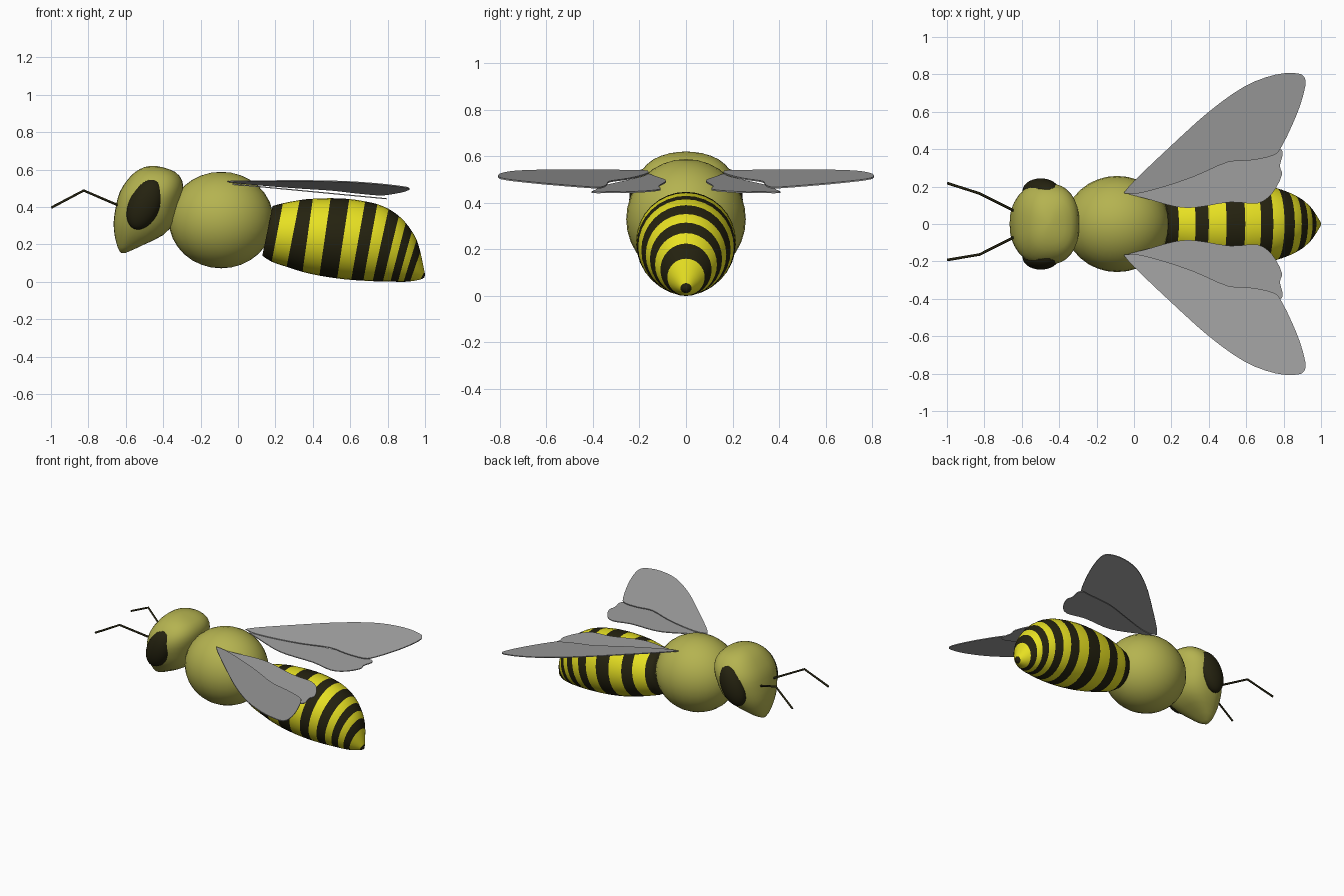
import bpy, bmesh, math
from mathutils import Vector

if "Cube" in bpy.data.objects:
    bpy.data.objects.remove(bpy.data.objects["Cube"])

def mat(name, rgb):
    m = bpy.data.materials.new(name)
    m.diffuse_color = (*rgb, 1)
    m.use_nodes = True
    m.node_tree.nodes["Principled BSDF"].inputs["Base Color"].default_value = m.diffuse_color
    return m

OLIVE = mat("olive", (0.46, 0.45, 0.08))
YELLOW = mat("yellow", (0.80, 0.75, 0.016))
BLACK = mat("near_black", (0.018, 0.016, 0.005))
GREY = mat("wing_grey", (0.36, 0.36, 0.36))

def finish(name, bm, mats, smooth=True):
    bmesh.ops.recalc_face_normals(bm, faces=bm.faces)
    me = bpy.data.meshes.new(name)
    bm.to_mesh(me)
    bm.free()
    for m in mats:
        me.materials.append(m)
    for p in me.polygons:
        p.use_smooth = smooth
    ob = bpy.data.objects.new(name, me)
    bpy.context.collection.objects.link(ob)
    return ob

def spline(pts, steps):
    """Catmull-Rom resampling of tuples of any size."""
    out = []
    for i in range(len(pts) - 1):
        a, b, c, d = (Vector(pts[max(0, min(len(pts) - 1, i + k))]) for k in (-1, 0, 1, 2))
        for s in range(steps):
            t = s / steps
            out.append(0.5 * (2 * b + (c - a) * t + (2 * a - 5 * b + 4 * c - d) * t * t
                              + (3 * b - a - 3 * c + d) * t ** 3))
    return out + [Vector(pts[-1])]

def loft(name, stations, mats, steps=2, n=2.0, seg=32, rule=lambda i: 0):
    """Skin rings; each station is (x1, z1, x2, z2, half width)."""
    bm = bmesh.new()
    rings = []
    for x1, z1, x2, z2, w in spline(stations, steps):
        ring = []
        for k in range(seg):
            a = 2 * math.pi * k / seg
            c, s = (math.copysign(abs(f(a)) ** (2 / n), f(a)) for f in (math.cos, math.sin))
            ring.append(bm.verts.new(((x1 + x2) / 2 + (x1 - x2) / 2 * c, w * s,
                                      (z1 + z2) / 2 + (z1 - z2) / 2 * c)))
        rings.append(ring)
    for i in range(len(rings) - 1):
        for k in range(seg):
            j = (k + 1) % seg
            f = bm.faces.new((rings[i][k], rings[i][j], rings[i + 1][j], rings[i + 1][k]))
            f.material_index = rule(i // steps)
    bm.faces.new(rings[0]).material_index = rule(0)
    bm.faces.new(rings[-1]).material_index = rule(len(stations) - 2)
    return finish(name, bm, mats)

def ellipsoid(name, loc, radii, m, tilt=0):
    bm = bmesh.new()
    bmesh.ops.create_uvsphere(bm, u_segments=32, v_segments=16, radius=1)
    ob = finish(name, bm, [m])
    ob.location, ob.scale, ob.rotation_euler = loc, radii, (0, tilt, 0)

# thorax
ellipsoid("thorax", (-0.09, 0, 0.33), (0.28, 0.257, 0.258), OLIVE)

# head: level slices from chin to crown (front point, back point, half width)
head = [(-.625, .153, -.605, .153, .015), (-.638, .172, -.56, .172, .055),
        (-.648, .20, -.50, .20, .09), (-.66, .25, -.40, .25, .14),
        (-.665, .32, -.34, .32, .185), (-.652, .41, -.313, .41, .215),
        (-.632, .48, -.295, .48, .217), (-.595, .54, -.298, .54, .19),
        (-.55, .587, -.335, .587, .14), (-.50, .613, -.405, .613, .07),
        (-.46, .62, -.45, .62, .008)]
loft("head", head, [OLIVE], steps=2, n=2.4)

# abdomen: tilted rings (top point, bottom point, half width) at each stripe edge
abdomen = [(.185, .405, .13, .14, .14), (.24, .42, .18, .107, .16),
           (.33, .437, .26, .08, .183), (.40, .444, .345, .053, .199),
           (.495, .447, .435, .033, .211), (.595, .443, .53, .018, .215),
           (.68, .430, .605, .010, .212), (.745, .415, .67, .006, .205),
           (.805, .390, .72, .003, .192), (.86, .352, .775, .002, .173),
           (.897, .315, .815, .001, .155), (.93, .27, .855, 0, .133),
           (.955, .225, .885, 0, .11), (.975, .16, .92, .002, .08),
           (.997, .055, .975, .012, .024), (1.0, .036, .995, .022, .007)]
loft("abdomen", abdomen, [BLACK, YELLOW], rule=lambda i: i % 2)

# wing outlines seen from above
fore = [(-.055, .165), (0, .23), (.2, .42), (.40, .60), (.59, .735), (.755, .798),
        (.877, .805), (.915, .775), (.91, .71), (.87, .585), (.79, .415), (.74, .365),
        (.62, .34), (.50, .33), (.325, .255), (.165, .20), (.02, .163), (-.055, .165)]
hind = [(-.03, .16), (.085, .13), (.22, .093), (.33, .088), (.515, .117), (.66, .11),
        (.74, .165), (.79, .26), (.78, .31), (.795, .375), (.775, .405), (.70, .39),
        (.50, .35), (.30, .27), (.10, .19), (-.03, .16)]

def wing(name, outline, side, height):
    bm = bmesh.new()
    pts = spline(outline, 3)[:-1]
    f = bm.faces.new([bm.verts.new((x, side * y, height(x, y))) for x, y in pts])
    ext = bmesh.ops.extrude_face_region(bm, geom=[f])
    for v in ext["geom"]:
        if isinstance(v, bmesh.types.BMVert):
            v.co.z -= 0.006
    finish(name, bm, [GREY], smooth=False)

def antenna(name, pts):
    cu = bpy.data.curves.new(name, 'CURVE')
    cu.dimensions = '3D'
    cu.bevel_depth, cu.bevel_resolution, cu.use_fill_caps = 0.007, 1, True
    sp = cu.splines.new('POLY')
    sp.points.add(len(pts) - 1)
    for p, co in zip(sp.points, pts):
        p.co = (*co, 1)
    cu.materials.append(BLACK)
    bpy.context.collection.objects.link(bpy.data.objects.new(name, cu))

for side, tag in ((1, "left"), (-1, "right")):
    wing("fore_wing_" + tag, fore, side,
         lambda x, y: .538 - .124 * (x + .05) + .138 * (y - .16))
    wing("hind_wing_" + tag, hind, side, lambda x, y: .513 - .095 * (x - .1))
    ellipsoid("eye_" + tag, (-.498, side * .178, .413), (.085, .066, .142), BLACK, math.radians(25))
    tip = .218 if side > 0 else .192
    antenna("antenna_" + tag, [(-.62, side * .06, .40), (-.825, side * .163, .488),
                               (-.997, side * tip, .397)])
